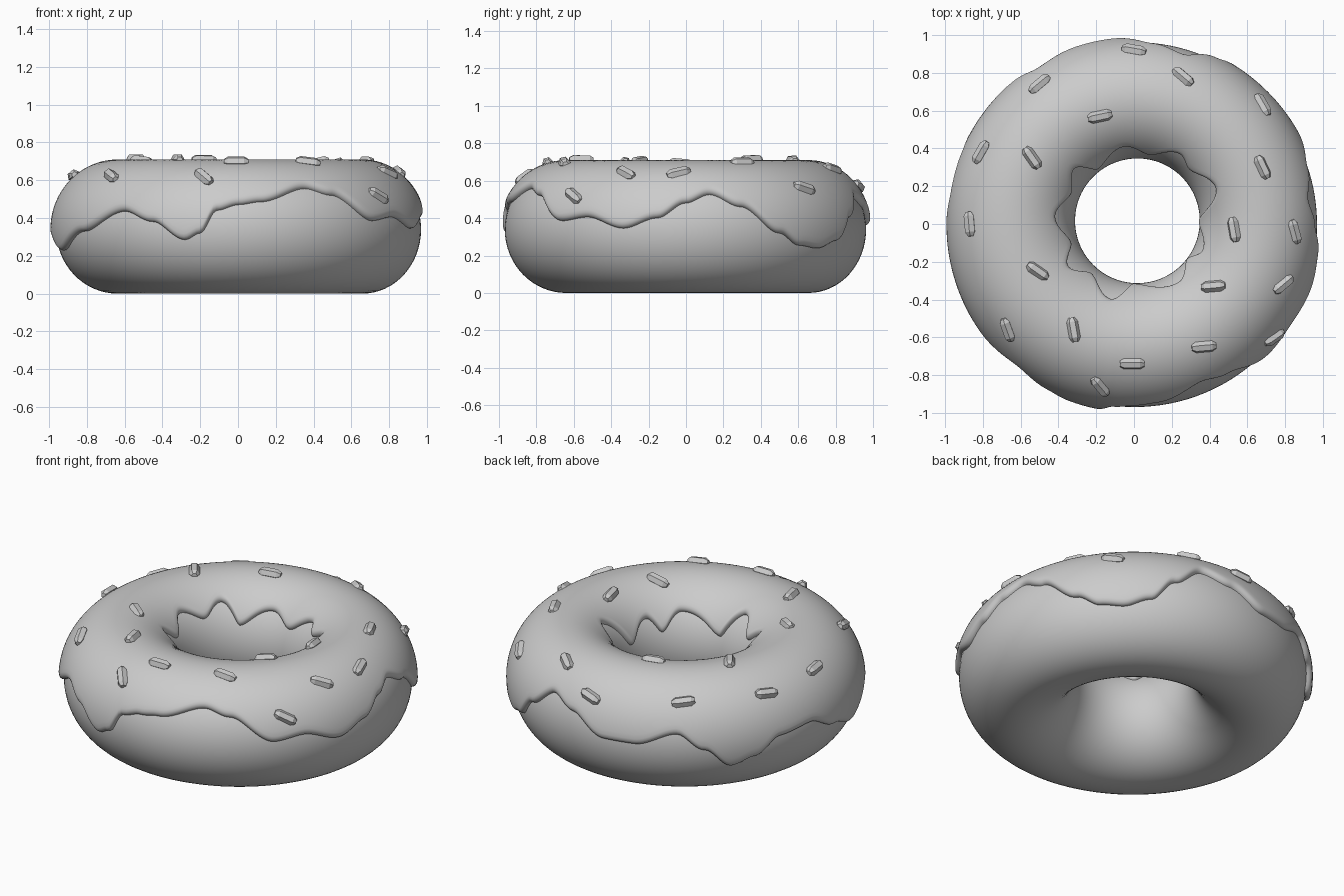
import bpy, bmesh
from math import pi, sin, cos, asin, acos, sqrt, radians, hypot
from mathutils import Vector, Matrix

if "Cube" in bpy.data.objects:
    bpy.data.objects.remove(bpy.data.objects["Cube"])

R, A, B, ZC, D = 0.648, 0.318, 0.34, 0.34, 0.03   # ring radius, tube half sizes, icing depth


def surface(th, phi, off=0.0):
    """Point on the ring: th around the ring, phi around the tube (0 = outside, pi/2 = top)."""
    s = (1 - cos(phi)) / 2
    r = R + (A + off) * cos(phi)
    return Vector((0.003 + 0.015 * s + r * cos(th), -0.003 + 0.02 * s + r * sin(th),
                   ZC + (B + off) * sin(phi)))


def wave(keys, deg):
    """Smooth periodic interpolation of (degrees, value) keys."""
    ks = [(keys[-1][0] - 360, keys[-1][1])] + keys + [(keys[0][0] + 360, keys[0][1])]
    for (a, v), (b, w) in zip(ks, ks[1:]):
        if a <= deg <= b:
            t = (deg - a) / (b - a)
            return v + (w - v) * t * t * (3 - 2 * t)


def finish(name, bm, smooth):
    bmesh.ops.recalc_face_normals(bm, faces=bm.faces)
    for f in bm.faces:
        f.smooth = smooth
    me = bpy.data.meshes.new(name)
    bm.to_mesh(me)
    bm.free()
    ob = bpy.data.objects.new(name, me)
    bpy.context.collection.objects.link(ob)
    return ob


def grid(name, rows, close_v):
    """Skin a closed loop of rows of points."""
    bm = bmesh.new()
    vs = [[bm.verts.new(p) for p in row] for row in rows]
    n, m = len(vs), len(vs[0])
    for i in range(n):
        j = (i + 1) % n
        for k in range(m if close_v else m - 1):
            l = (k + 1) % m
            bm.faces.new((vs[i][k], vs[j][k], vs[j][l], vs[i][l]))
    return finish(name, bm, True)


# Dough ring
grid("dough", [[surface(2 * pi * i / 128, 2 * pi * k / 64) for k in range(64)]
               for i in range(128)], True)

# Icing: outer edge height and inner edge radius around the ring
outer = [(0, .48), (8, .525), (18, .46), (31, .32), (39, .255), (47, .24), (56, .28), (64, .40),
         (74, .51), (84, .46), (97, .36), (108, .36), (122, .43), (131, .34), (140, .23),
         (148, .27), (157, .36), (170, .38), (182, .30), (195, .23), (213, .33), (231, .435),
         (242, .38), (253, .285), (258, .32), (263, .44), (270, .47), (277, .485), (293, .555),
         (302, .52), (317, .385), (327, .405), (340, .345), (351, .40)]
inner = [(0, .345), (24, .46), (45, .40), (57, .43), (80, .37), (100, .41), (127, .36),
         (140, .44), (157, .39), (176, .44), (198, .38), (213, .44), (229, .38), (251, .44),
         (267, .35), (305, .40), (323, .35), (336, .39)]
rim = [0, .03, .12, .3, .6, 1]
rows = []
for i in range(360):
    th = radians(i)
    p0 = asin((wave(outer, i) - ZC) / B)
    p1 = acos((wave(inner, i) - R) / A)
    w = 0.1
    prof = [(p0 + w * t, D * sqrt(1 - (1 - t) ** 2) - .004 * (t == 0)) for t in rim]
    a, b = p0 + w, p1 - w
    prof += [(a + (b - a) * k / 32, D) for k in range(1, 32)]
    prof += [(p1 - w * t, D * sqrt(1 - (1 - t) ** 2) - .004 * (t == 0)) for t in reversed(rim)]
    rows.append([surface(th, p, o) for p, o in prof])
grid("icing", rows, False)

# Sprinkles: six-sided rods with tapered ends (x, y, heading in the top view)
sprinkles = [(0, .92, -10), (.26, .78, -40), (.68, .63, -60), (-.5, .74, 40), (-.18, .57, 12),
             (-.54, .35, -55), (-.81, .38, 60), (-.87, 0, -85), (-.51, -.25, -35),
             (-.67, -.56, -70), (-.32, -.56, -80), (-.18, -.86, -50), (-.01, -.74, 0),
             (.37, -.65, 5), (.42, -.33, 5), (.53, -.03, -80), (.85, -.04, -75),
             (.79, -.32, 40), (.74, -.6, 35), (.68, .3, -65)]


def sprinkle(name, x, y, deg):
    r = hypot(x, y)
    c = (r - R) / (A + D)
    z = ZC + (B + D) * sqrt(1 - c * c)
    n = Vector((c * x / r, c * y / r, sqrt(1 - c * c))).normalized()
    h = Vector((cos(radians(deg)), sin(radians(deg)), 0))
    h.z = -(h.x * n.x + h.y * n.y) / n.z      # keep the heading, lie on the icing
    h.normalize()
    s = n.cross(h)
    bm = bmesh.new()
    rings = [[bm.verts.new((px, q * cos(k * pi / 3), q * sin(k * pi / 3))) for k in range(6)]
             for px, q in ((-.065, .016), (-.043, .03), (.043, .03), (.065, .016))]
    for a, b in zip(rings, rings[1:]):
        for k in range(6):
            bm.faces.new((a[k], a[(k + 1) % 6], b[(k + 1) % 6], b[k]))
    bm.faces.new(rings[0])
    bm.faces.new(rings[-1])
    m = Matrix((h, s, n)).transposed().to_4x4()
    ob = finish(name, bm, False)
    ob.matrix_world = Matrix.Translation((x, y, z)) @ m


for i, (x, y, deg) in enumerate(sprinkles):
    sprinkle(f"sprinkle_{i + 1}", x, y, deg)
